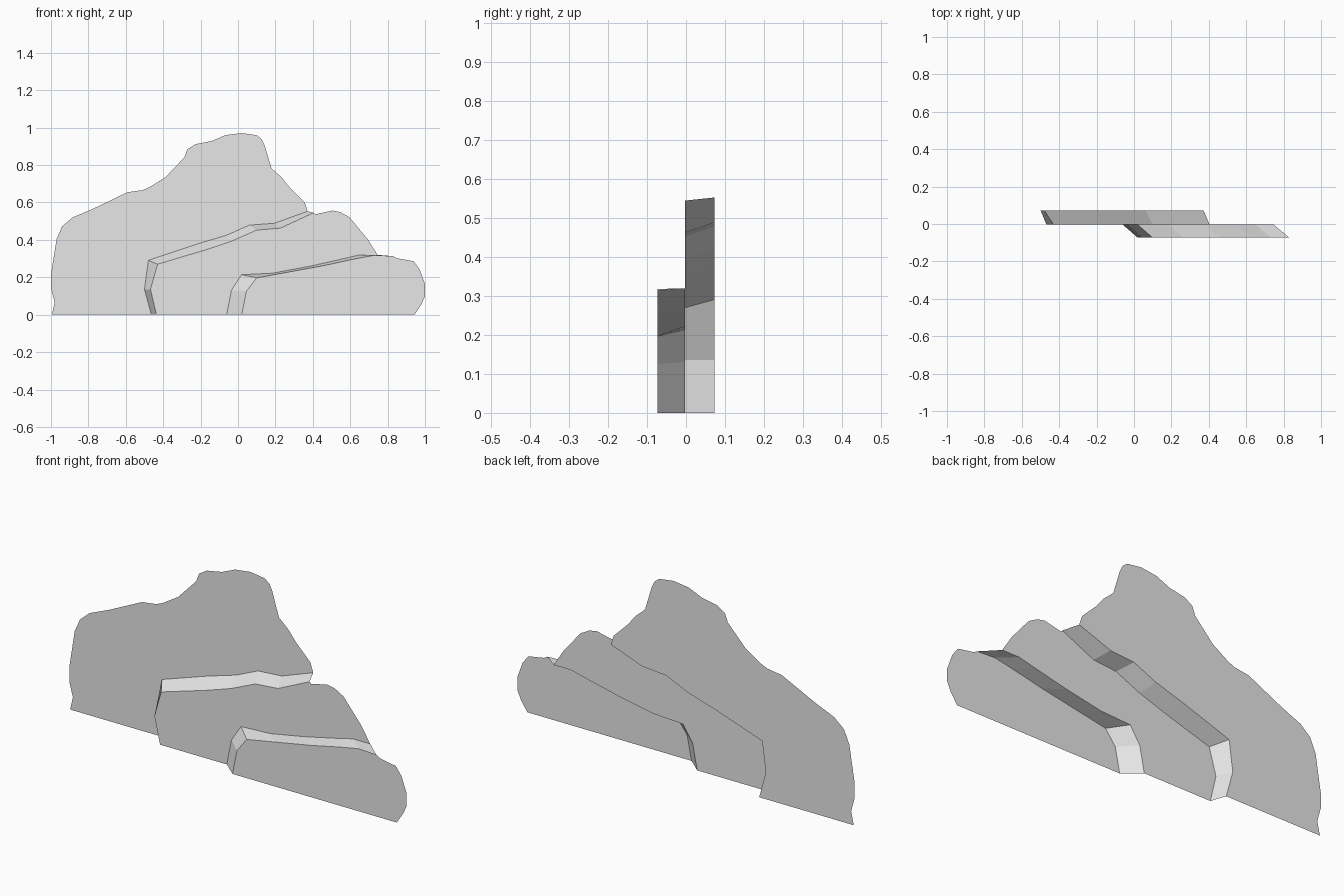
import bpy

BACK_Y, MID_Y, FRONT_Y = 0.073, -0.003, -0.073

grey = bpy.data.materials.new("light grey")
grey.diffuse_color = (0.8, 0.8, 0.8, 1)


def add_mesh(name, verts, faces):
    mesh = bpy.data.meshes.new(name)
    mesh.from_pydata(verts, [], faces)
    mesh.materials.append(grey)
    mesh.update()
    obj = bpy.data.objects.new(name, mesh)
    bpy.context.collection.objects.link(obj)
    return obj


def sheet(name, outline, y):
    """Flat upright sheet facing the front; outline runs clockwise (x, z)."""
    pts = [(x, y, z) for x, z in reversed(outline)]
    return add_mesh(name, pts, [list(range(len(pts)))])


def ledge(name, rear, fore, y_rear, y_fore):
    """Sloping strip joining the edges of two sheets."""
    n = len(rear)
    verts = [(x, y_rear, z) for x, z in rear] + [(x, y_fore, z) for x, z in fore]
    return add_mesh(name, verts, [(i, i + 1, n + i + 1, n + i) for i in range(n - 1)])


# free rims of the three sheets, left to right
back_rim = [(-0.995, 0), (-0.98, 0.067), (-1, 0.14), (-1, 0.215), (-0.97, 0.404),
            (-0.94, 0.473), (-0.885, 0.52), (-0.78, 0.564), (-0.59, 0.655),
            (-0.51, 0.666), (-0.473, 0.682), (-0.388, 0.735), (-0.286, 0.842),
            (-0.27, 0.885), (-0.227, 0.912), (-0.142, 0.928), (-0.067, 0.96),
            (0.019, 0.971), (0.099, 0.96), (0.126, 0.939), (0.142, 0.906),
            (0.179, 0.783), (0.233, 0.735), (0.275, 0.682), (0.356, 0.602)]
middle_rim = [(0.414, 0.537), (0.505, 0.557), (0.548, 0.548), (0.596, 0.521),
              (0.693, 0.404)]
front_rim = [(0.848, 0.302), (0.939, 0.286), (0.971, 0.243), (1, 0.163),
             (1, 0.099), (0.981, 0.056), (0.944, 0)]

# ledge edges, from the right end down to the ground on the left
upper_rear = [(0.372, 0.553), (0.195, 0.489), (0.061, 0.479), (-0.061, 0.425),
              (-0.222, 0.377), (-0.479, 0.291), (-0.5, 0.136), (-0.463, 0)]
upper_fore = [(0.404, 0.545), (0.227, 0.463), (0.099, 0.452), (-0.035, 0.393),
              (-0.179, 0.345), (-0.43, 0.27), (-0.468, 0.136), (-0.436, 0)]
lower_rear = [(0.746, 0.32), (0.65, 0.32), (0.553, 0.297), (0.382, 0.259),
              (0.184, 0.222), (0.019, 0.214), (-0.035, 0.131), (-0.061, 0)]
lower_fore = [(0.83, 0.313), (0.73, 0.318), (0.633, 0.3), (0.46, 0.263),
              (0.264, 0.227), (0.1, 0.197), (0.045, 0.125), (0.02, 0)]

# sheets
sheet("back_cliff", back_rim + upper_rear, BACK_Y)
sheet("middle_cliff", upper_fore[::-1] + middle_rim + lower_rear, MID_Y)
sheet("front_cliff", lower_fore[::-1] + front_rim, FRONT_Y)

# steps between them
ledge("upper_ledge", upper_rear, upper_fore, BACK_Y, MID_Y)
ledge("lower_ledge", lower_rear, lower_fore, MID_Y, FRONT_Y)
